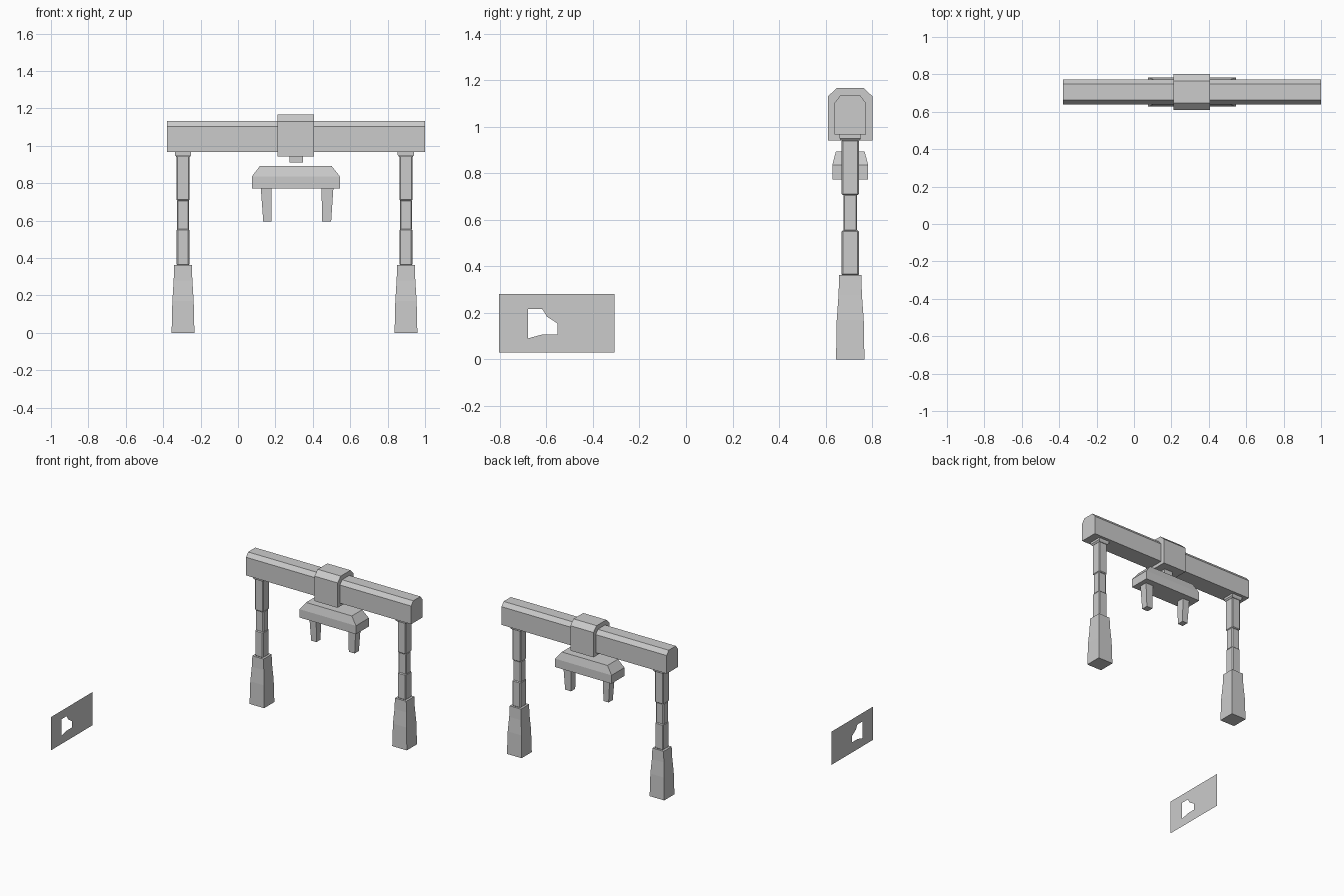
import bpy, bmesh

if "Cube" in bpy.data.objects:
    bpy.data.objects.remove(bpy.data.objects["Cube"])

CY = 0.706  # centre line of the gantry in y


def finish(name, bm):
    bmesh.ops.recalc_face_normals(bm, faces=bm.faces)
    me = bpy.data.meshes.new(name)
    bm.to_mesh(me)
    bm.free()
    ob = bpy.data.objects.new(name, me)
    bpy.context.collection.objects.link(ob)
    return ob


def extrude_x(name, profile, x0, x1):
    """Closed y-z profile swept along x."""
    bm = bmesh.new()
    f = bm.faces.new([bm.verts.new((x0, CY + y, z)) for y, z in profile])
    r = bmesh.ops.extrude_face_region(bm, geom=[f])
    vs = [g for g in r["geom"] if isinstance(g, bmesh.types.BMVert)]
    bmesh.ops.translate(bm, verts=vs, vec=(x1 - x0, 0, 0))
    return finish(name, bm)


def loft(name, rings):
    """Stack of rectangles (x0, x1, half y, z) joined upward."""
    bm = bmesh.new()
    prev = None
    for x0, x1, h, z in rings:
        ring = [bm.verts.new((x, CY + y, z)) for x, y in
                ((x0, -h), (x1, -h), (x1, h), (x0, h))]
        if prev:
            for i in range(4):
                j = (i + 1) % 4
                bm.faces.new((prev[i], prev[j], ring[j], ring[i]))
        else:
            bm.faces.new(ring[::-1])
        prev = ring
    bm.faces.new(prev)
    return finish(name, bm)


def arch(h, top_h, z0, zc, z1):
    """Box profile with chamfered upper corners."""
    return [(-h, z0), (h, z0), (h, zc), (top_h, z1), (-top_h, z1), (-h, zc)]


# Main beam and the trolley wrapped around it
extrude_x("beam", arch(0.067, 0.043, 0.966, 1.103, 1.134), -0.38, 1.0)
extrude_x("trolley", arch(0.096, 0.058, 0.942, 1.13, 1.167), 0.212, 0.405)
loft("trolley_mount", [(0.275, 0.347, 0.035, 0.911), (0.275, 0.347, 0.035, 0.96)])

# Hanging gripper with tapered top and two fingers
loft("gripper_body", [(0.074, 0.545, 0.077, 0.773), (0.074, 0.545, 0.077, 0.836),
                      (0.118, 0.5, 0.062, 0.893)])
loft("gripper_finger_left", [(0.135, 0.178, 0.025, 0.595), (0.122, 0.18, 0.03, 0.775)])
loft("gripper_finger_right", [(0.449, 0.498, 0.025, 0.595), (0.447, 0.51, 0.03, 0.775)])

# Stepped columns with flared feet: sections are (half x, half y, z)
for side, cx in (("left", -0.294), ("right", 0.898)):
    parts = {
        "foot": [(0.061, 0.061, 0), (0.057, 0.058, 0.17), (0.05, 0.05, 0.28), (0.047, 0.048, 0.362)],
        "lower_column": [(0.034, 0.037, 0.36), (0.034, 0.037, 0.556)],
        "middle_column": [(0.033, 0.03, 0.55), (0.033, 0.03, 0.71)],
        "upper_column": [(0.035, 0.037, 0.706), (0.035, 0.037, 0.945)],
        "collar": [(0.035, 0.04, 0.94), (0.044, 0.046, 0.95), (0.044, 0.046, 0.967)],
    }
    for part, secs in parts.items():
        ob = loft(f"{side}_{part}", [(cx - a, cx + a, b, z) for a, b, z in secs])
        if "column" in part:
            mod = ob.modifiers.new("edge_chamfer", 'BEVEL')
            mod.width = 0.006
            mod.segments = 1

# Thin separate plate with a cut-out
outer = [(-0.803, 0.03), (-0.308, 0.03), (-0.308, 0.281), (-0.803, 0.281)]
hole = [(-0.68, 0.217), (-0.618, 0.217), (-0.598, 0.184), (-0.553, 0.155),
        (-0.553, 0.107), (-0.618, 0.107), (-0.68, 0.09)]
bm = bmesh.new()
edges = []
for loop in (outer, hole):
    vs = [bm.verts.new((-1.0, y, z)) for y, z in loop]
    edges += [bm.edges.new((vs[i - 1], vs[i])) for i in range(len(vs))]
bmesh.ops.triangle_fill(bm, edges=edges, use_beauty=True, use_dissolve=False)
finish("plate", bm)
